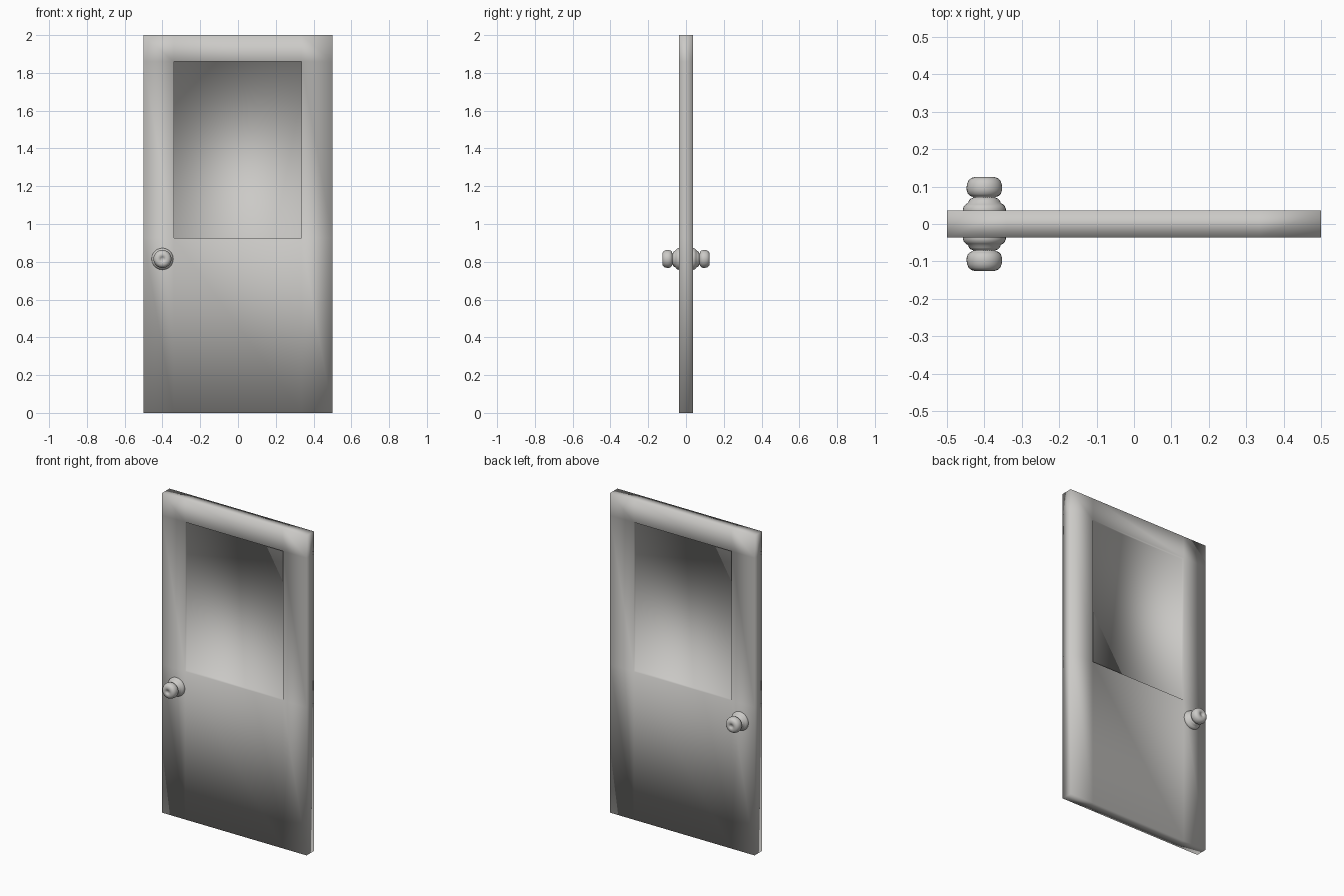
import bpy, bmesh, math

if "Cube" in bpy.data.objects:
    bpy.data.objects.remove(bpy.data.objects["Cube"])

grey = bpy.data.materials.new("light warm grey")
grey.diffuse_color = (0.6, 0.59, 0.57, 1)
grey.use_nodes = True
grey.node_tree.nodes["Principled BSDF"].inputs["Base Color"].default_value = grey.diffuse_color

HALF = 0.036      # half door thickness
RECESS = 0.018    # depth of the window recess on each side


def finish(bm, name):
    bmesh.ops.remove_doubles(bm, verts=bm.verts, dist=1e-5)
    bmesh.ops.recalc_face_normals(bm, faces=bm.faces)
    for f in bm.faces:
        f.smooth = True
    me = bpy.data.meshes.new(name)
    bm.to_mesh(me)
    bm.free()
    me.materials.append(grey)
    ob = bpy.data.objects.new(name, me)
    bpy.context.collection.objects.link(ob)
    return ob


# Door slab: a block cut along the window lines, window faces sunk inwards
bm = bmesh.new()
bmesh.ops.create_cube(bm, size=1)
for v in bm.verts:
    v.co = (v.co.x, v.co.y * 2 * HALF, v.co.z * 2 + 1)
cuts = [((x, 0, 0), (1, 0, 0)) for x in (-0.34, 0.335)]
cuts += [((0, 0, z), (0, 0, 1)) for z in (0.927, 1.86)]
for co, no in cuts:
    bmesh.ops.bisect_plane(bm, geom=bm.verts[:] + bm.edges[:] + bm.faces[:],
                           plane_co=co, plane_no=no)
bm.normal_update()
panes = []
for f in bm.faces:
    c = f.calc_center_median()
    if abs(f.normal.y) > 0.9 and abs(c.x) < 0.3 and 0.95 < c.z < 1.85:
        panes.append(f)
for f in panes:
    side = 1 if f.normal.y > 0 else -1
    new = bmesh.ops.extrude_discrete_faces(bm, faces=[f])["faces"][0]
    for v in new.verts:
        v.co.y -= side * RECESS
finish(bm, "door_panel")

# Knob: lathe profile (radius, distance from door centre) with a dimpled tip
profile = [(0.0575, 0.030), (0.0575, 0.040), (0.055, 0.047), (0.049, 0.053),
           (0.044, 0.056), (0.041, 0.063), (0.036, 0.068), (0.030, 0.070),
           (0.030, 0.072), (0.038, 0.075), (0.044, 0.081), (0.047, 0.089),
           (0.0478, 0.097), (0.046, 0.108), (0.042, 0.117), (0.035, 0.123),
           (0.026, 0.1255), (0.013, 0.1255), (0.011, 0.122), (0.0, 0.121)]


def knob(name, side):
    bm = bmesh.new()
    verts = [bm.verts.new((r, side * d, 0)) for r, d in profile]
    edges = [bm.edges.new(p) for p in zip(verts, verts[1:])]
    bmesh.ops.spin(bm, geom=verts + edges, cent=(0, 0, 0), axis=(0, 1, 0),
                   angle=2 * math.pi, steps=32)
    ob = finish(bm, name)
    ob.location = (-0.40, 0, 0.815)


knob("front_knob", -1)
knob("back_knob", 1)
